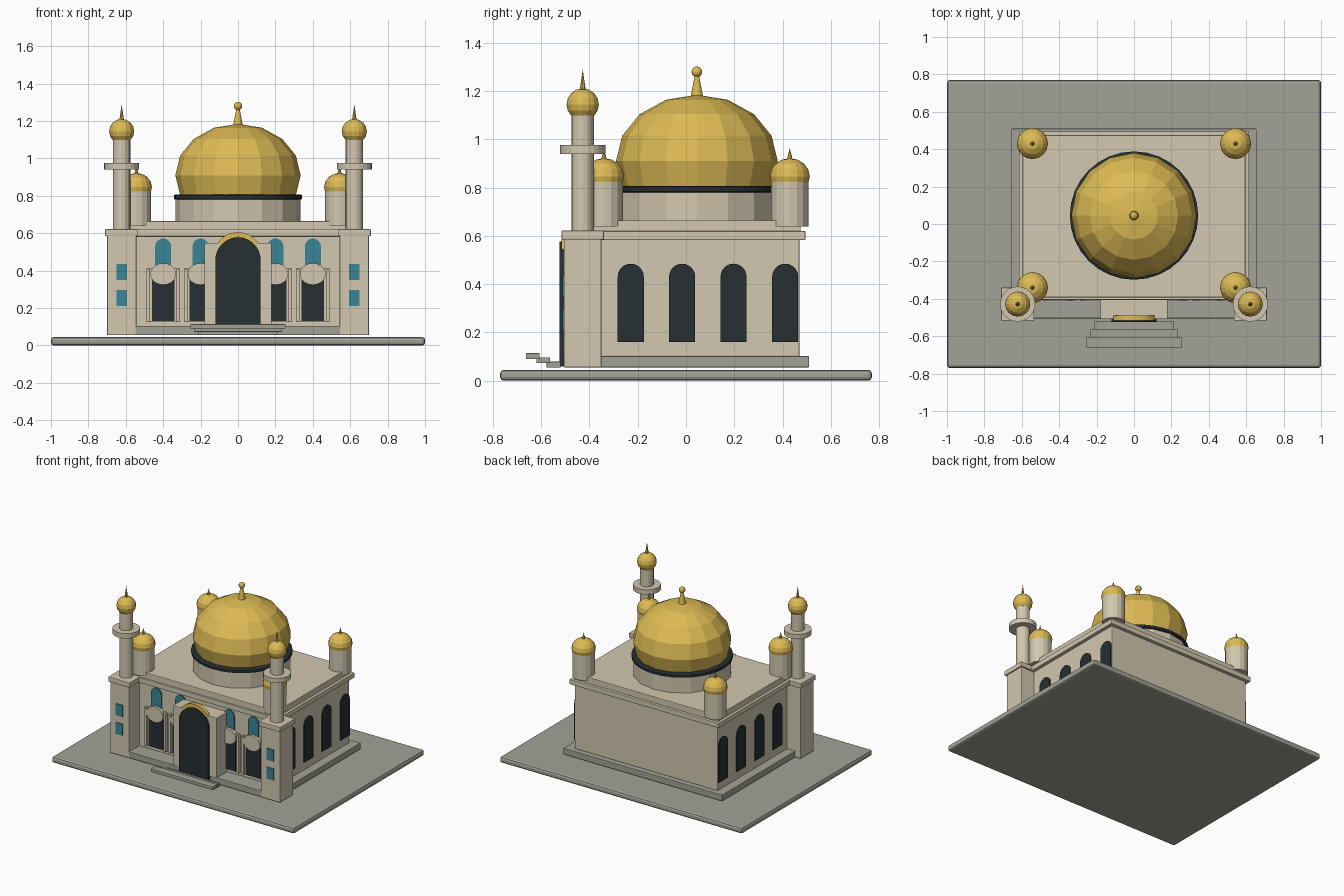
import bpy, bmesh, math
from mathutils import Matrix

if "Cube" in bpy.data.objects:
    bpy.data.objects.remove(bpy.data.objects["Cube"])


def material(name, r, g, b):
    m = bpy.data.materials.new(name)
    m.diffuse_color = tuple((c / 255) ** 2.2 for c in (r, g, b)) + (1,)
    m.use_nodes = True
    m.node_tree.nodes["Principled BSDF"].inputs["Base Color"].default_value = m.diffuse_color
    return m


CREAM = material("cream_stone", 209, 199, 174)
GOLD = material("gold", 220, 185, 85)
DARK = material("dark_opening", 42, 51, 53)
GREY = material("grey_paving", 161, 161, 149)
TEAL = material("teal_glass", 60, 132, 148)


def finish(name, bm, mat):
    bmesh.ops.recalc_face_normals(bm, faces=bm.faces)
    me = bpy.data.meshes.new(name)
    bm.to_mesh(me)
    bm.free()
    ob = bpy.data.objects.new(name, me)
    me.materials.append(mat)
    bpy.context.collection.objects.link(ob)
    return ob


def box(name, mat, x0, x1, y0, y1, z0, z1, bevel=0.004):
    bm = bmesh.new()
    bmesh.ops.create_cube(bm, size=1)
    bmesh.ops.scale(bm, vec=(x1 - x0, y1 - y0, z1 - z0), verts=bm.verts)
    bmesh.ops.translate(bm, vec=((x0 + x1) / 2, (y0 + y1) / 2, (z0 + z1) / 2), verts=bm.verts)
    if bevel:
        bmesh.ops.bevel(bm, geom=bm.edges[:], offset=bevel, segments=2, profile=0.5, affect='EDGES')
    return finish(name, bm, mat)


def lathe(name, mat, x, y, profile, n=16):
    """Revolve (radius, z) points around a vertical axis."""
    bm = bmesh.new()
    rings = []
    for r, z in profile:
        if r < 1e-5:
            rings.append([bm.verts.new((x, y, z))])
        else:
            rings.append([bm.verts.new((x + r * math.cos(2 * math.pi * k / n),
                                        y + r * math.sin(2 * math.pi * k / n), z)) for k in range(n)])
    for a, b in zip(rings, rings[1:]):
        for k in range(n):
            j = (k + 1) % n
            if len(a) == 1:
                bm.faces.new((a[0], b[j], b[k]))
            elif len(b) == 1:
                bm.faces.new((a[k], a[j], b[0]))
            else:
                bm.faces.new((a[k], a[j], b[j], b[k]))
    for ring in (rings[0], rings[-1]):
        if len(ring) > 1:
            bm.faces.new(ring)
    return finish(name, bm, mat)


def dome_profile(r, h, cz, start, step):
    count = int(round((90 - start) / step))
    angles = [math.radians(start + step * i) for i in range(count)]
    return [(r * math.cos(a), cz + h * math.sin(a)) for a in angles] + [(0, cz + h)]


def plate(name, mat, outline, y0, y1, side=None):
    """Extrude a (u, z) outline from y0 to y1; side=+1/-1 turns it to face +x/-x."""
    bm = bmesh.new()
    f = bm.faces.new([bm.verts.new((u, y0, z)) for u, z in outline])
    ext = bmesh.ops.extrude_face_region(bm, geom=[f])
    bmesh.ops.translate(bm, vec=(0, y1 - y0, 0), verts=[v for v in ext["geom"] if isinstance(v, bmesh.types.BMVert)])
    if side:
        for v in bm.verts:
            v.co = (-side * v.co.y, v.co.x, v.co.z)
    return finish(name, bm, mat)


def arch(c, half, z0, z1, n=12):
    """Round-topped opening outline."""
    spring = z1 - half
    pts = [(c - half, z0), (c + half, z0)]
    return pts + [(c + half * math.cos(math.pi * k / n), spring + half * math.sin(math.pi * k / n))
                  for k in range(n + 1)]


# Ground slab and plinth
box("paving_slab", GREY, -1, 1, -0.77, 0.77, 0, 0.045, 0.015)
box("plinth", GREY, -0.655, 0.655, -0.505, 0.51, 0.055, 0.102)

# Main hall, cornice and roof
CY = 0.045
box("hall", CREAM, -0.59, 0.59, -0.385, 0.47, 0.10, 0.59)
box("cornice", CREAM, -0.615, 0.615, -0.405, 0.495, 0.583, 0.62)
box("roof_slab", CREAM, -0.595, 0.595, -0.392, 0.475, 0.615, 0.665)

# Central dome
lathe("dome_drum", CREAM, 0, CY, [(0.335, 0.655), (0.335, 0.785)])
lathe("dome_band", DARK, 0, CY, [(0.335, 0.78), (0.343, 0.784), (0.343, 0.802), (0.335, 0.807)], 32)
lathe("dome", GOLD, 0, CY, dome_profile(0.335, 0.275, 0.91, -22.5, 22.5))
lathe("dome_finial", GOLD, 0, CY, [(0.026, 1.175), (0.008, 1.27)], 12)
lathe("finial_ball", GOLD, 0, CY, [(0, 1.258)] + dome_profile(0.022, 0.022, 1.28, -67.5, 22.5), 12)

# Corner cupolas
for x in (-0.543, 0.543):
    for y in (-0.34, 0.43):
        lathe("cupola_drum", CREAM, x, y, [(0.078, 0.64), (0.078, 0.83)])
        lathe("cupola_dome", GOLD, x, y, dome_profile(0.083, 0.075, 0.847, -22.5, 22.5))
        lathe("cupola_spike", GOLD, x, y, [(0.013, 0.912), (0, 0.965)], 8)

# Front towers
for s in (-1, 1):
    x, y = 0.622 * s, -0.428
    box("tower_base", CREAM, x - 0.078, x + 0.078, y - 0.078, y + 0.078, 0.055, 0.59)
    box("tower_cap", CREAM, x - 0.088, x + 0.088, y - 0.088, y + 0.088, 0.585, 0.622)
    lathe("tower_shaft", CREAM, x, y, [(0.047, 0.61), (0.047, 1.11)])
    lathe("tower_gallery", CREAM, x, y, [(0.094, 0.94), (0.094, 0.976)], 24)
    lathe("tower_dome", GOLD, x, y, dome_profile(0.067, 0.066, 1.145, -45, 22.5))
    lathe("tower_spike", GOLD, x, y, [(0.013, 1.2), (0, 1.29)], 8)
    for z in (0.21, 0.35):
        box("tower_window", TEAL, x - 0.028, x + 0.028, -0.512, -0.503, z, z + 0.086, 0)

# Arched side windows
for s in (-1, 1):
    for c in (-0.229, -0.016, 0.197, 0.411):
        plate("side_window", DARK, arch(c, 0.054, 0.16, 0.485), -0.597, -0.588, s)

# Front bays: frame, opening, rounded hood and upper window
for c in (-0.4, -0.2, 0.2, 0.4):
    box("bay_frame", CREAM, c - 0.09, c + 0.09, -0.394, -0.38, 0.125, 0.412, 0)
    for e in (-0.08, 0.08):
        box("bay_column", CREAM, c + e - 0.01, c + e + 0.01, -0.408, -0.39, 0.125, 0.41, 0.003)
    box("bay_opening", DARK, c - 0.06, c + 0.06, -0.4, -0.392, 0.13, 0.385, 0)
    hood = [(c + 0.069 * math.cos(math.pi * k / 10), 0.382 + 0.058 * math.sin(math.pi * k / 10))
            for k in range(20)]
    plate("bay_hood", CREAM, hood, -0.412, -0.385)
    plate("upper_window", TEAL, arch(c, 0.043, 0.43, 0.572), -0.393, -0.384)

# Entrance portal
box("portal", CREAM, -0.18, 0.18, -0.508, -0.38, 0.10, 0.548)
plate("portal_door", DARK, arch(0, 0.121, 0.06, 0.578, 16), -0.525, -0.505)
arc = [math.radians(33 + 114 * k / 12) for k in range(13)]
ring = [(0.131 * math.cos(a), 0.475 + 0.131 * math.sin(a)) for a in arc]
ring += [(0.104 * math.cos(a), 0.475 + 0.104 * math.sin(a)) for a in reversed(arc)]
plate("portal_gold_arch", GOLD, ring, -0.515, -0.488)

# Entrance steps
for half, y0, z0 in ((0.215, -0.577, 0.055), (0.235, -0.62, 0.073), (0.255, -0.664, 0.09)):
    box("step", GREY, -half, half, y0, y0 + 0.057, z0, z0 + 0.024, 0.003)
